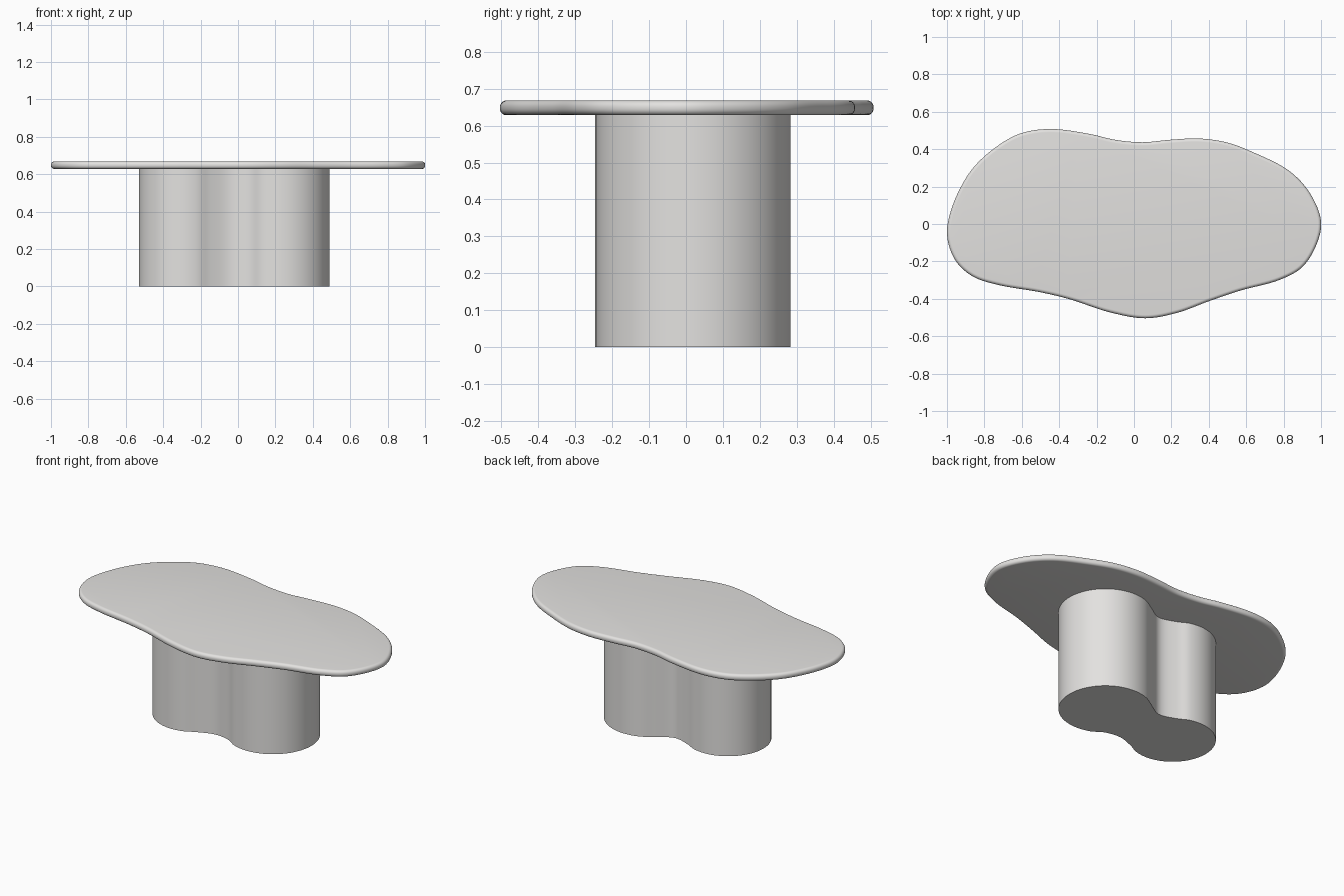
import bpy, bmesh, math
from mathutils import Vector

if "Cube" in bpy.data.objects:
    bpy.data.objects.remove(bpy.data.objects["Cube"])


def smooth_loop(pts, steps):
    """Closed centripetal-style spline through 2D points, listed counter-clockwise."""
    pts = [Vector(p) for p in pts]
    n, out = len(pts), []
    for i in range(n):
        a, b, c, d = (pts[(i + k) % n] for k in (-1, 0, 1, 2))
        t0, t1, t2 = ((q - p).length ** 0.5 for p, q in ((a, b), (b, c), (c, d)))
        m1 = t1 * ((b - a) / t0 - (c - a) / (t0 + t1) + (c - b) / t1)
        m2 = t1 * ((c - b) / t1 - (d - b) / (t1 + t2) + (d - c) / t2)
        for k in range(steps):
            t = k / steps
            out.append((2*t**3 - 3*t**2 + 1) * b + (t**3 - 2*t**2 + t) * m1
                       + (3*t**2 - 2*t**3) * c + (t**3 - t**2) * m2)
    return out


def inset(loop, dist):
    n, out = len(loop), []
    for i, p in enumerate(loop):
        d = (loop[(i + 1) % n] - loop[i - 1]).normalized()
        out.append(p + Vector((-d.y, d.x)) * dist)
    return out


def loft(name, loop, profile, mat):
    """Stack copies of the outline; profile is (inset, z) from bottom to top."""
    bm = bmesh.new()
    rings = [[bm.verts.new((p.x, p.y, z)) for p in inset(loop, off)]
             for off, z in profile]
    n = len(loop)
    for lo, hi in zip(rings, rings[1:]):
        for i in range(n):
            j = (i + 1) % n
            bm.faces.new((lo[i], lo[j], hi[j], hi[i]))
    bm.faces.new(rings[0][::-1])
    bm.faces.new(rings[-1])
    me = bpy.data.meshes.new(name)
    bm.to_mesh(me)
    bm.free()
    me.materials.append(mat)
    ob = bpy.data.objects.new(name, me)
    bpy.context.collection.objects.link(ob)
    bpy.ops.object.select_all(action='DESELECT')
    ob.select_set(True)
    bpy.context.view_layer.objects.active = ob
    bpy.ops.object.shade_smooth_by_angle(angle=math.radians(35))
    return ob


mat = bpy.data.materials.new("pale warm grey")
mat.diffuse_color = (0.77, 0.76, 0.745, 1)
mat.use_nodes = True
mat.node_tree.nodes["Principled BSDF"].inputs["Base Color"].default_value = mat.diffuse_color

# Table top: free-form outline with a rounded rim
top_pts = [
    (1, .015), (.94, .166), (.83, .284), (.645, .38), (.5, .435), (.35, .457),
    (.19, .45), (.045, .437), (-.1, .45), (-.24, .482), (-.45, .508), (-.61, .483),
    (-.74, .41), (-.86, .30), (-.94, .17), (-.985, .05), (-1, -.04), (-.985, -.13),
    (-.94, -.215), (-.855, -.284), (-.72, -.327), (-.505, -.364), (-.345, -.402),
    (-.13, -.472), (.06, -.504), (.23, -.475), (.4, -.413), (.565, -.357),
    (.78, -.298), (.9, -.23), (.977, -.107)]
r, z0, z1 = .018, .628, .668
arc = [math.radians(15 * k) for k in range(7)]
rim = [(r - r * math.sin(a), z0 + r - r * math.cos(a)) for a in arc]
rim += [(r - r * math.cos(a), z1 - r + r * math.sin(a)) for a in arc]
loft("table_top", smooth_loop(top_pts, 8), rim, mat)


# Pedestal: two round lobes joined by a soft waist
def lobe(cx, cy, rad, start, end, count=14):
    return [(cx + rad * math.cos(math.radians(start + (end - start) * k / count)),
             cy + rad * math.sin(math.radians(start + (end - start) * k / count)))
            for k in range(count + 1)]


base_pts = (lobe(.227, .02, .263, -130, 130) + [(-.04, .168)]
            + lobe(-.286, -.004, .243, 55, 305) + [(-.04, -.168)])
loft("pedestal", smooth_loop(base_pts, 5), [(0, 0), (0, .635)], mat)
